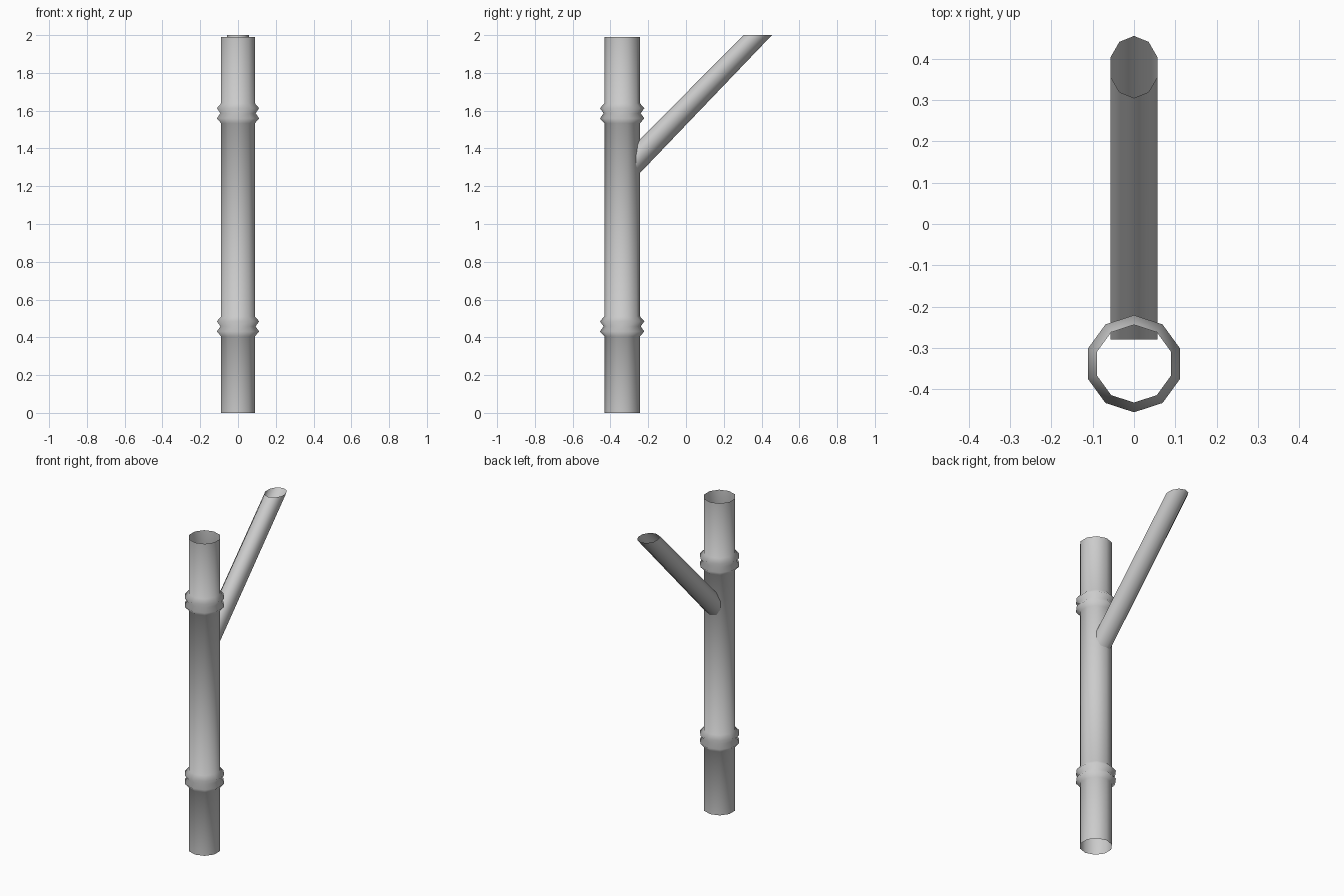
import bpy, bmesh, math

SIDES = 10
STALK_Y = -0.338

old = bpy.data.objects.get("Cube")
if old:
    bpy.data.objects.remove(old, do_unlink=True)

grey = bpy.data.materials.new("light_grey")
grey.use_nodes = True
colour = (0.6, 0.6, 0.6, 1)
grey.diffuse_color = colour
grey.node_tree.nodes["Principled BSDF"].inputs["Base Color"].default_value = colour


def open_tube(name, rings):
    """Skin a smooth open tube; each ring maps (cos, sin) to a point."""
    bm = bmesh.new()
    loops = []
    for ring in rings:
        loop = []
        for i in range(SIDES):
            a = math.pi / 2 + math.tau * i / SIDES
            loop.append(bm.verts.new(ring(math.cos(a), math.sin(a))))
        loops.append(loop)
    for low, high in zip(loops, loops[1:]):
        for i in range(SIDES):
            j = (i + 1) % SIDES
            bm.faces.new((low[i], low[j], high[j], high[i])).smooth = True
    mesh = bpy.data.meshes.new(name)
    bm.to_mesh(mesh)
    bm.free()
    mesh.materials.append(grey)
    obj = bpy.data.objects.new(name, mesh)
    bpy.context.collection.objects.link(obj)
    return obj


def level_ring(radius, z):
    return lambda c, s: (radius * c, STALK_Y + radius * s, z)


# Main stalk: straight hollow tube with a double ridge at each joint
TUBE, RIDGE, VALLEY = 0.094, 0.1175, 0.098
profile = [(TUBE, 0)]
for joint in (0.458, 1.586):
    profile += [(TUBE, joint - 0.053), (RIDGE, joint - 0.027), (VALLEY, joint),
                (RIDGE, joint + 0.027), (TUBE, joint + 0.053)]
profile.append((TUBE, 1.99))
open_tube("stalk", [level_ring(r, z) for r, z in profile])

# Side branch: upright end inside the stalk, level cut at the top
open_tube("branch", [
    lambda c, s: (0.06 * c, -0.28, 1.322 - 0.09 * s),
    lambda c, s: (0.06 * c, 0.38 + 0.075 * s, 2.0),
])
